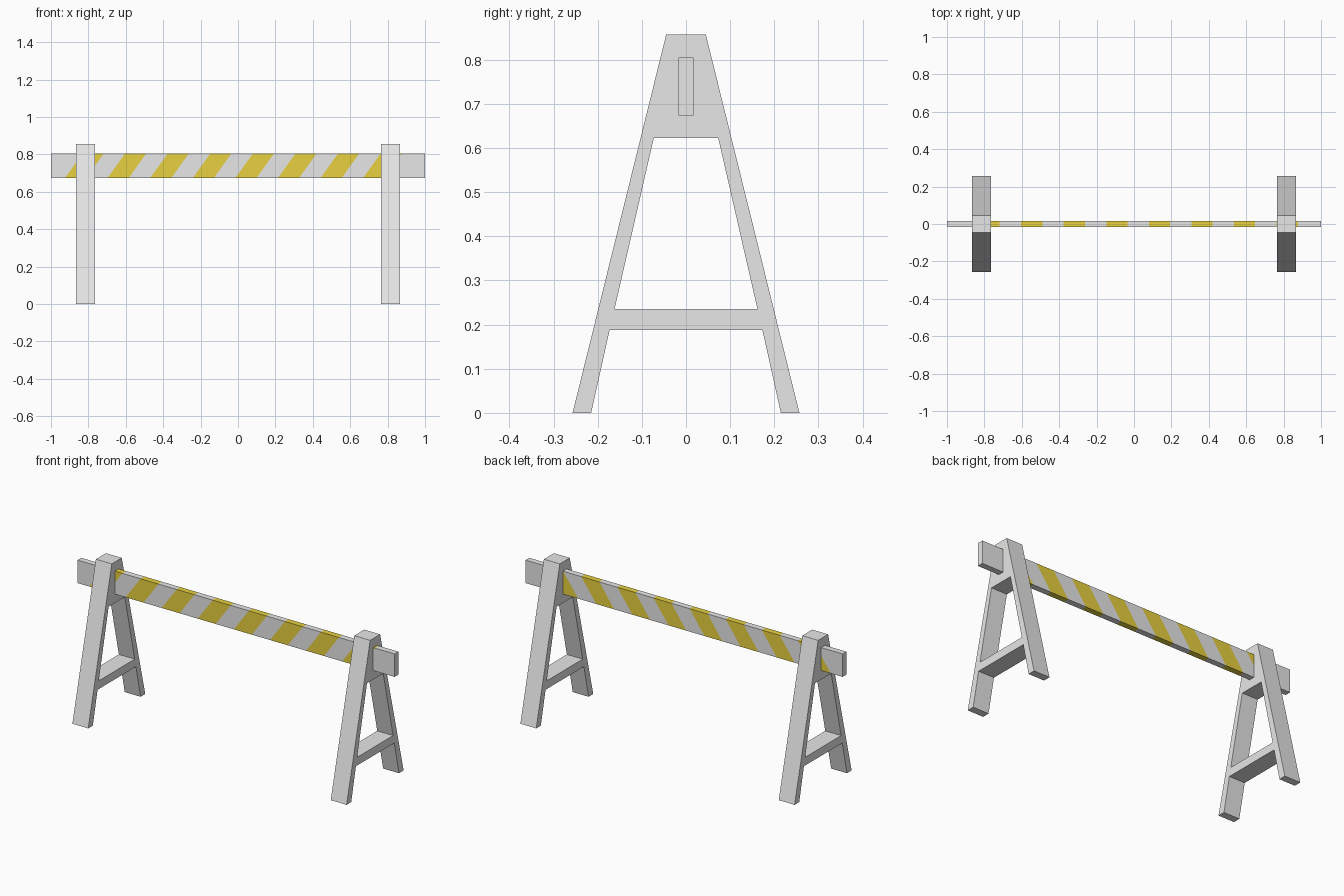
import bpy, bmesh, math
from mathutils import Vector

if "Cube" in bpy.data.objects:
    bpy.data.objects.remove(bpy.data.objects["Cube"])


def material(name, rgb):
    m = bpy.data.materials.new(name)
    m.diffuse_color = (*rgb, 1)
    m.use_nodes = True
    m.node_tree.nodes["Principled BSDF"].inputs["Base Color"].default_value = m.diffuse_color
    return m


grey = material("light_grey", (0.8, 0.8, 0.8))
yellow = material("warning_yellow", (0.8, 0.64, 0.05))


def mirrored(half):
    """Close a right-hand half outline by mirroring it across y = 0."""
    return half + [(-y, z) for y, z in reversed(half)]


# A-frame trestles: outer outline with leg notch, plus the opening above the crossbar
OUTER = mirrored([(0.045, 0.857), (0.257, 0), (0.215, 0), (0.173, 0.188)])
OPENING = mirrored([(0.073, 0.623), (0.162, 0.235)])


def trestle(name, x):
    curve = bpy.data.curves.new(name + "_profile", 'CURVE')
    curve.dimensions = '2D'
    curve.fill_mode = 'BOTH'
    curve.extrude = 0.05
    for outline in (OUTER, OPENING):
        s = curve.splines.new('POLY')
        s.points.add(len(outline) - 1)
        for p, (y, z) in zip(s.points, outline):
            p.co = (y, z, 0, 1)
        s.use_cyclic_u = True
        s.use_smooth = False
    temp = bpy.data.objects.new(name + "_profile", curve)
    bpy.context.collection.objects.link(temp)
    mesh = bpy.data.meshes.new_from_object(temp.evaluated_get(bpy.context.evaluated_depsgraph_get()))
    bpy.data.objects.remove(temp)
    # weld the caps to the walls
    bm = bmesh.new()
    bm.from_mesh(mesh)
    bmesh.ops.remove_doubles(bm, verts=bm.verts, dist=1e-5)
    bmesh.ops.recalc_face_normals(bm, faces=bm.faces)
    for f in bm.faces:
        f.smooth = False
        f.material_index = 0
    bm.to_mesh(mesh)
    bm.free()
    mesh.materials.clear()
    mesh.materials.append(grey)
    ob = bpy.data.objects.new(name, mesh)
    ob.rotation_euler = (math.pi / 2, 0, math.pi / 2)
    ob.location.x = x
    bpy.context.collection.objects.link(ob)


trestle("left_trestle", -0.815)
trestle("right_trestle", 0.815)

# Striped board: a box cut by slanted planes, alternate bands yellow
Z0, Z1, HALF_Y = 0.674, 0.805, 0.017
LEAN = 0.094 / (Z1 - Z0)
START, PERIOD, WIDTH, COUNT = -0.831, 0.2277, 0.113, 8

bm = bmesh.new()
bmesh.ops.create_cube(bm, size=1)
for v in bm.verts:
    v.co = (v.co.x * 2, v.co.y * 2 * HALF_Y, (Z0 + Z1) / 2 + v.co.z * (Z1 - Z0))
for k in range(COUNT):
    for edge in (0, WIDTH):
        bmesh.ops.bisect_plane(
            bm, geom=bm.verts[:] + bm.edges[:] + bm.faces[:], dist=1e-5,
            plane_co=Vector((START + k * PERIOD + edge, 0, Z1)),
            plane_no=Vector((1, 0, -LEAN)).normalized())
for f in bm.faces:
    c = f.calc_center_median()
    t = c.x + (Z1 - c.z) * LEAN - START
    painted = abs(f.normal.x) < 0.5 and 0 <= t < COUNT * PERIOD and t % PERIOD < WIDTH
    f.material_index = 1 if painted else 0
mesh = bpy.data.meshes.new("striped_board")
bm.to_mesh(mesh)
bm.free()
mesh.materials.append(grey)
mesh.materials.append(yellow)
bpy.context.collection.objects.link(bpy.data.objects.new("striped_board", mesh))
